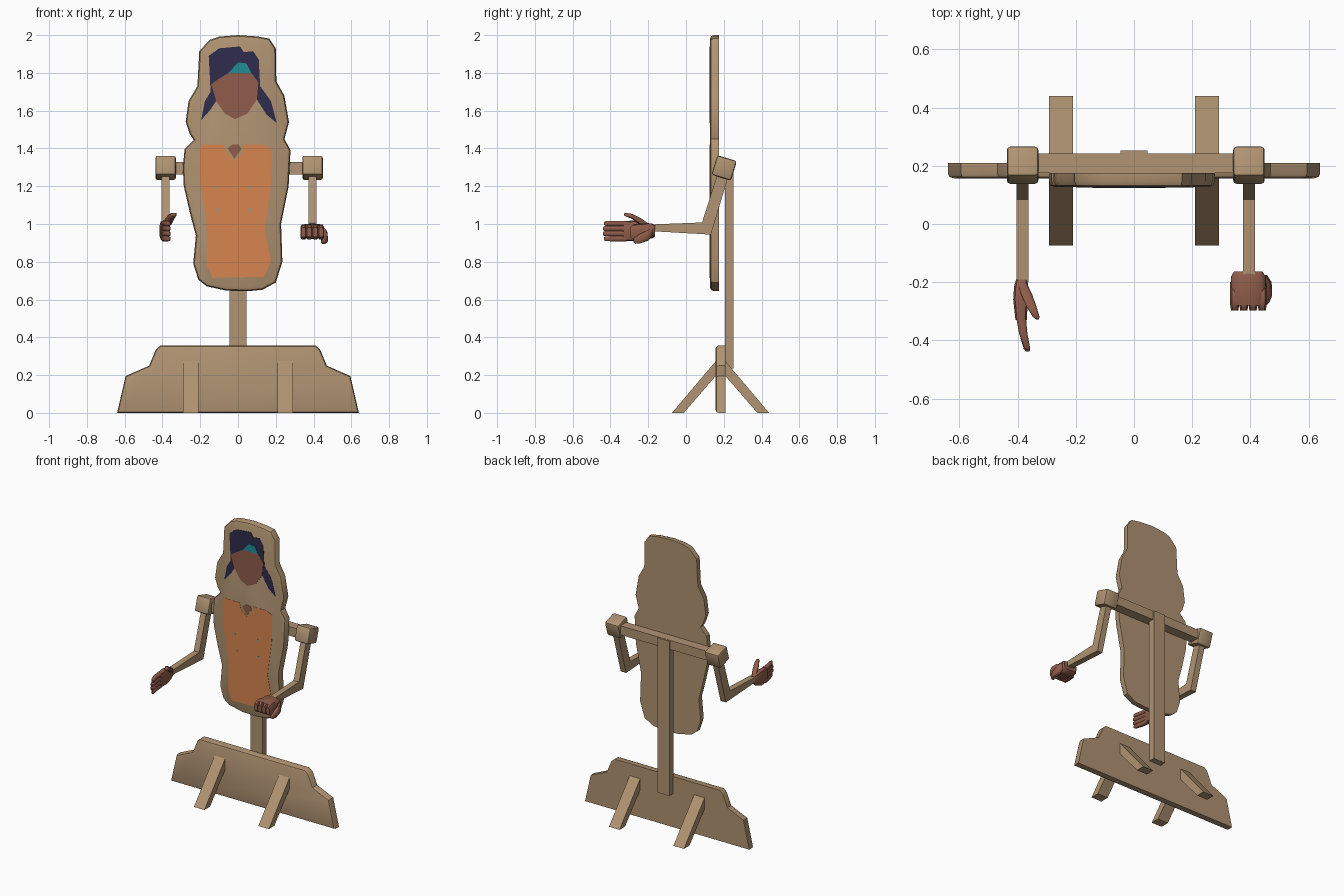
import bpy, bmesh, math
from mathutils import Vector, Matrix


def srgb(name, r, g, b):
    lin = [((c / 255 + 0.055) / 1.055) ** 2.4 for c in (r, g, b)]
    m = bpy.data.materials.new(name)
    m.diffuse_color = (*lin, 1)
    return m


WOOD = srgb("tan wood", 176, 147, 114)
ORANGE = srgb("orange paint", 214, 133, 78)
SKIN = srgb("brown skin", 143, 92, 75)
NAVY = srgb("navy paint", 46, 44, 76)
TEAL = srgb("teal paint", 36, 140, 150)


def finish(name, bm, mat, smooth=None):
    bmesh.ops.recalc_face_normals(bm, faces=bm.faces[:])
    me = bpy.data.meshes.new(name)
    bm.to_mesh(me)
    bm.free()
    me.materials.append(mat)
    ob = bpy.data.objects.new(name, me)
    bpy.context.collection.objects.link(ob)
    if smooth:
        bpy.ops.object.select_all(action='DESELECT')
        ob.select_set(True)
        bpy.context.view_layer.objects.active = ob
        bpy.ops.object.shade_smooth_by_angle(angle=math.radians(smooth))
    return ob


def prism(name, pts, axis, a, b, mat, bevel=0, smooth=None):
    """Extrude a profile along x (points are y,z) or y (points are x,z); bevel the rim at a."""
    bm = bmesh.new()
    place = (lambda p, d: (d, p[0], p[1])) if axis == 'x' else (lambda p, d: (p[0], d, p[1]))
    front = [bm.verts.new(place(p, a)) for p in pts]
    back = [bm.verts.new(place(p, b)) for p in pts]
    face = bm.faces.new(front)
    bm.faces.new(back[::-1])
    n = len(pts)
    for i in range(n):
        j = (i + 1) % n
        bm.faces.new((front[i], back[i], back[j], front[j]))
    bmesh.ops.recalc_face_normals(bm, faces=bm.faces[:])
    if bevel:
        bmesh.ops.bevel(bm, geom=list(face.edges), offset=bevel, segments=2,
                        profile=0.5, affect='EDGES', clamp_overlap=True)
    return finish(name, bm, mat, smooth)


def box(name, lo, hi, mat):
    return prism(name, [(lo[0], lo[2]), (hi[0], lo[2]), (hi[0], hi[2]), (lo[0], hi[2])],
                 'y', lo[1], hi[1], mat)


def loft(bm, rings, sides=10):
    """Rounded-box sections (x, y, z, half width, half height) stepped along y."""
    prev = None
    for k, (x, y, z, hx, hz) in enumerate(rings):
        ring = []
        for i in range(sides):
            t = 2 * math.pi * (i + 0.5) / sides
            c, s = math.cos(t), math.sin(t)
            ring.append(bm.verts.new((x + hx * math.copysign(abs(c) ** 0.6, c), y,
                                      z + hz * math.copysign(abs(s) ** 0.6, s))))
        if prev:
            for i in range(sides):
                j = (i + 1) % sides
                bm.faces.new((prev[i], prev[j], ring[j], ring[i]))
        if k in (0, len(rings) - 1):
            bm.faces.new(ring)
        prev = ring


# Base board with stepped, bevelled outline
half = [(0.64, 0), (0.595, 0.195), (0.47, 0.25), (0.435, 0.335), (0.41, 0.357)]
prism("base_board", half + [(-x, z) for x, z in reversed(half)], 'y', 0.157, 0.21, WOOD, 0.016, 40)

# Slanted struts in front of and behind the board
strut = [(-0.074, 0), (-0.012, 0), (0.183, 0.225), (0.183, 0.276), (0.159, 0.276)]
for sx, side in ((-1, "left"), (1, "right")):
    for flip, end in ((False, "front"), (True, "back")):
        pts = [(0.366 - y, z) for y, z in strut] if flip else strut
        prism(f"{side}_{end}_strut", pts, 'x', sx * 0.21, sx * 0.292, WOOD)

# Post and shoulder crossbar
box("post", (-0.046, 0.206, 0.235), (0.046, 0.252, 1.325), WOOD)
box("crossbar", (-0.36, 0.176, 1.263), (0.36, 0.242, 1.327), WOOD)

# Body board
outline = [(0, 2.0), (-.10, 1.992), (-.15, 1.975), (-.205, 1.915), (-.215, 1.73), (-.262, 1.65),
           (-.277, 1.54), (-.255, 1.475), (-.235, 1.445), (-.283, 1.395), (-.292, 1.30),
           (-.287, 1.20), (-.25, 1.04), (-.223, .94), (-.237, .79), (-.21, .705), (-.165, .67),
           (-.06, .647), (.06, .645), (.13, .652), (.2, .69), (.235, .80), (.228, 1.0),
           (.268, 1.20), (.278, 1.39), (.246, 1.45), (.27, 1.54), (.245, 1.68), (.203, 1.755),
           (.2, 1.93), (.165, 1.982), (.10, 1.993)]
prism("body_board", outline, 'y', 0.127, 0.175, WOOD, 0.02, 35)


# Thin painted plates on the body front
def plate(name, pts, layer, mat):
    prism(name, pts, 'y', 0.1265 - 0.001 * layer, 0.1285, mat)


plate("painted_shirt", [(-.2, 1.40), (-.19, 1.42), (-.075, 1.42), (-.065, 1.38), (-.02, 1.335),
                        (.025, 1.38), (.03, 1.42), (.13, 1.42), (.178, 1.40), (.175, 1.22),
                        (.142, .97), (.175, .80), (.135, .72), (-.135, .715), (-.165, .78),
                        (-.162, .98), (-.2, 1.22)], 1, ORANGE)
plate("painted_neckline", [(-.055, 1.40), (-.03, 1.42), (.005, 1.42), (.018, 1.395),
                           (-.02, 1.345)], 1, SKIN)
for i, (x, z) in enumerate([(-.12, 1.19), (.065, 1.19), (-.105, 1.075), (.065, 1.075)]):
    plate(f"shirt_speck_{i + 1}", [(x - .014, z), (x, z - .012), (x + .014, z), (x, z + .012)], 2, WOOD)
plate("painted_hair", [(-.155, 1.89), (-.10, 1.93), (.01, 1.94), (.03, 1.91), (.08, 1.915),
                       (.11, 1.87), (.117, 1.73), (.175, 1.65), (.205, 1.535), (.15, 1.58),
                       (.10, 1.66), (.08, 1.72), (-.08, 1.72), (-.11, 1.66), (-.15, 1.60),
                       (-.195, 1.55), (-.175, 1.65), (-.145, 1.70)], 1, NAVY)
plate("painted_face", [(-.142, 1.74), (-.10, 1.77), (-.05, 1.80), (.07, 1.80), (.108, 1.75),
                       (.10, 1.66), (.05, 1.585), (-.015, 1.555), (-.07, 1.585), (-.115, 1.65)], 2, SKIN)
plate("painted_headband", [(-.05, 1.80), (.07, 1.80), (.045, 1.85), (0, 1.855)], 3, TEAL)

# Shoulder blocks and bent arms
arm = [(0.165, 1.26), (0.222, 1.245), (0.132, 0.944), (-0.20, 0.963), (-0.20, 0.997), (0.085, 1.008)]
for x, side in ((-0.383, "left"), (0.395, "right")):
    bm = bmesh.new()
    bmesh.ops.create_cube(bm, size=0.108, matrix=Matrix.Translation((x, 0.202, 1.297))
                          @ Matrix.Rotation(math.radians(-17), 4, 'X'))
    bmesh.ops.bevel(bm, geom=bm.edges[:], offset=0.012, segments=2, profile=0.5, affect='EDGES')
    finish(f"{side}_shoulder", bm, WOOD, 40)
    prism(f"{side}_arm", arm, 'x', x - 0.021, x + 0.021, WOOD)

# Open left hand: palm, four fingers, thumb
bm = bmesh.new()
loft(bm, [(-.386, -.19, .975, .02, .026), (-.388, -.215, .97, .025, .042),
          (-.39, -.26, .965, .026, .055), (-.388, -.33, .962, .02, .053)])
for i in range(4):
    z, tip = 0.922 + 0.027 * i, -.425 - 0.006 * (i in (1, 2))
    loft(bm, [(-.389, -.315, z, .018, .0145), (-.381, -.375, z, .015, .0145),
              (-.368, tip, z, .011, .0135), (-.365, tip - .008, z, .006, .009)], 8)
loft(bm, [(-.383, -.205, .99, .016, .018), (-.37, -.24, 1.012, .02, .02),
          (-.352, -.285, 1.04, .018, .014), (-.336, -.32, 1.05, .012, .010),
          (-.332, -.328, 1.05, .005, .005)], 8)
finish("left_hand", bm, SKIN, 50)

# Closed right hand: palm, curled fingers side by side, thumb
bm = bmesh.new()
loft(bm, [(.393, -.163, .965, .050, .030), (.393, -.18, .963, .061, .040),
          (.393, -.25, .961, .062, .041), (.393, -.28, .962, .058, .036)])
for i in range(4):
    x = 0.346 + 0.0315 * i
    loft(bm, [(x, -.20, .945, .0165, .026), (x, -.235, .957, .0165, .042),
              (x, -.28, .957, .016, .040), (x, -.297, .957, .013, .026)], 8)
loft(bm, [(.444, -.175, .962, .014, .022), (.457, -.20, .94, .017, .03),
          (.459, -.245, .922, .017, .026), (.452, -.27, .912, .014, .018),
          (.450, -.278, .912, .007, .010)], 8)
finish("right_hand", bm, SKIN, 50)
